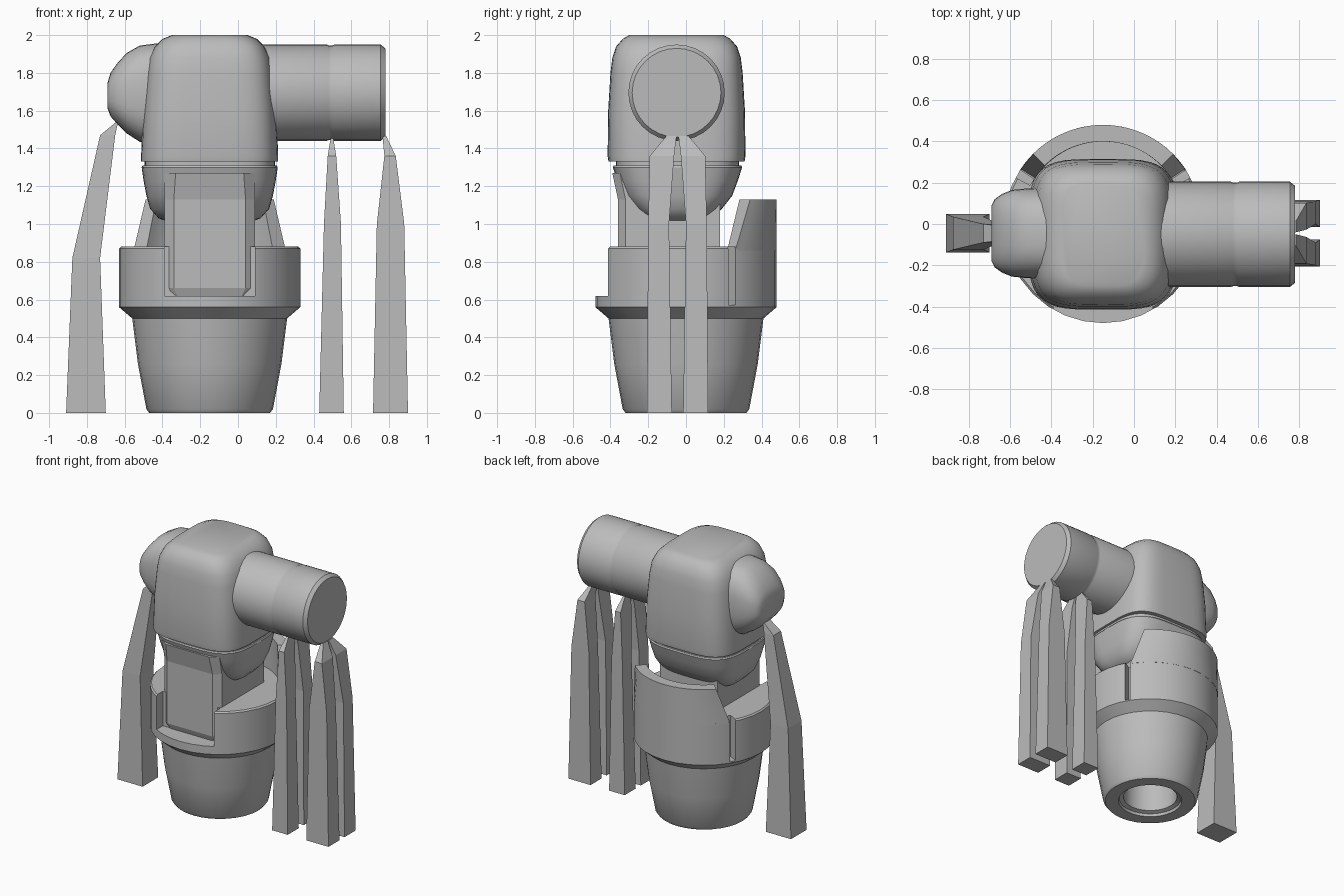
import bpy, bmesh, math
from mathutils import Vector

cube = bpy.data.objects.get("Cube")
if cube:
    bpy.data.objects.remove(cube, do_unlink=True)

CX, CY = -0.15, -0.045      # body axis and head/arm centre line

grey = bpy.data.materials.new("plain_grey")
grey.use_nodes = True
grey.diffuse_color = (0.5, 0.5, 0.5, 1)
grey.node_tree.nodes["Principled BSDF"].inputs["Base Color"].default_value = (0.5, 0.5, 0.5, 1)


def loft(name, rings, caps=True):
    """Skin a row of equal-length closed sections."""
    bm = bmesh.new()
    rows = [[bm.verts.new(p) for p in ring] for ring in rings]
    n = len(rows[0])
    for a, b in zip(rows, rows[1:]):
        for i in range(n):
            j = (i + 1) % n
            bm.faces.new((a[i], a[j], b[j], b[i]))
    if caps:
        bm.faces.new(rows[0])
        bm.faces.new(rows[-1])
    bmesh.ops.recalc_face_normals(bm, faces=bm.faces)
    mesh = bpy.data.meshes.new(name)
    bm.to_mesh(mesh)
    bm.free()
    mesh.materials.append(grey)
    ob = bpy.data.objects.new(name, mesh)
    bpy.context.collection.objects.link(ob)
    return ob


def smooth(ob, angle=32):
    bpy.ops.object.select_all(action='DESELECT')
    ob.select_set(True)
    bpy.context.view_layer.objects.active = ob
    bpy.ops.object.shade_smooth_by_angle(angle=math.radians(angle))


def oval(ru, rv, power=2, count=32):
    """Superellipse outline as (u, v) pairs."""
    pts = []
    for i in range(count):
        a = 2 * math.pi * i / count
        c, s = math.cos(a), math.sin(a)
        pts.append((ru * math.copysign(abs(c) ** (2 / power), c),
                    rv * math.copysign(abs(s) ** (2 / power), s)))
    return pts


def upright(sections, power, cy, count=32):
    return [[(CX + u, cy + v, z) for u, v in oval(ru, rv, power, count)]
            for z, ru, rv in sections]


def polar(r, deg, z):
    a = math.radians(deg)
    return (CX + r * math.cos(a), r * math.sin(a), z)


def sector(name, r0, r1, z0, z1, low, high, steps=20):
    """Ring segment whose ends may lean: low/high are (start, end) degrees."""
    rings = []
    for i in range(steps + 1):
        t = i / steps
        a = low[0] + (low[1] - low[0]) * t
        b = high[0] + (high[1] - high[0]) * t
        rings.append([polar(r0, a, z0), polar(r1, a, z0), polar(r1, b, z1), polar(r0, b, z1)])
    return loft(name, rings)


def carve(ob, cutters):
    for c in cutters:
        c.hide_render = True
        mod = ob.modifiers.new("cut", 'BOOLEAN')
        mod.operation, mod.object, mod.solver = 'DIFFERENCE', c, 'EXACT'
    deps = bpy.context.evaluated_depsgraph_get()
    mesh = bpy.data.meshes.new_from_object(ob.evaluated_get(deps))
    ob.modifiers.clear()
    ob.data = mesh
    for c in cutters:
        bpy.data.objects.remove(c, do_unlink=True)


def block(x0, x1, y0, y1, z0, z1):
    return [[(x0, y0, z), (x1, y0, z), (x1, y1, z), (x0, y1, z)] for z in (z0, z1)]


# Cup-shaped base with flared collar and a socket underneath
cup = [(0.19, 0.30), (0.19, 0.03), (0.22, 0.02), (0.225, 0), (0.32, 0), (0.335, 0.02),
       (0.38, 0.26), (0.41, 0.5), (0.48, 0.56), (0.48, 0.87), (0.47, 0.88)]
base = loft("base_cup", upright([(z, r, r) for r, z in cup], 2, 0))
carve(base, [
    loft("front_cutter", block(CX - 0.24, CX + 0.24, -0.7, -0.34, 0.62, 1.0)),
    sector("left_slot_cutter", 0.40, 0.6, 0.57, 1.0, (28, 33), (28, 33), 1),
    sector("right_slot_cutter", 0.40, 0.6, 0.57, 1.0, (147, 152), (147, 152), 1)])
smooth(base)

# Tall curved guard at the back of the collar
smooth(sector("back_guard", 0.40, 0.48, 0.86, 1.13, (33, 147), (45, 135)))

# Boxy neck with chamfered front corners and a tilted top panel
neck = []
for z, front, inset in ((0.62, -0.345, 0.07), (0.66, -0.36, 0.05),
                        (1.13, -0.36, 0.05), (1.27, -0.39, 0.06)):
    back = 0.18 if z < 1.2 else 0.10
    neck.append([(CX + x, y, z) for x, y in (
        (-0.24, back), (-0.24, front + 0.04), (inset - 0.24, front),
        (0.24 - inset, front), (0.24, front + 0.04), (0.24, back))])
loft("neck_box", neck)

# Bowl under the head, seam and rounded-square head
smooth(loft("head_bowl", upright([
    (1.015, 0.23, 0.15), (1.03, 0.27, 0.18), (1.08, 0.315, 0.235), (1.15, 0.335, 0.29),
    (1.23, 0.35, 0.32), (1.30, 0.36, 0.342), (1.31, 0.355, 0.337)], 3.4, CY, 48)))
smooth(loft("head_seam", upright([(1.30, 0.345, 0.325), (1.34, 0.345, 0.325)], 3.6, CY, 48)))
smooth(loft("head_shell", upright([
    (1.33, 0.363, 0.36), (1.36, 0.363, 0.365), (1.6, 0.353, 0.362), (1.8, 0.335, 0.35),
    (1.88, 0.32, 0.34), (1.94, 0.29, 0.32), (1.98, 0.25, 0.285), (2.0, 0.2, 0.25)],
    4, CY - 0.005, 48)), 40)

# Barrel arm with a shallow seam, along +x
barrel = [(0.0, 0.255), (0.47, 0.255), (0.48, 0.251), (0.50, 0.251), (0.51, 0.255),
          (0.755, 0.255), (0.78, 0.235)]
smooth(loft("barrel_arm", [[(x, CY - 0.005 + u, 1.695 + v) for u, v in oval(r, r)]
                           for x, r in barrel]))

# Blunt rounded shoulder on the other side
shoulder = [(-0.40, 0.222, 1.42, 1.96), (-0.52, 0.217, 1.435, 1.945), (-0.59, 0.21, 1.48, 1.905),
            (-0.64, 0.19, 1.53, 1.85), (-0.675, 0.165, 1.57, 1.80), (-0.69, 0.135, 1.61, 1.75)]
smooth(loft("round_shoulder", [[(x, CY + u, (lo + hi) / 2 + v)
                                for u, v in oval(ry, (hi - lo) / 2, 2.7)]
                               for x, ry, lo, hi in shoulder]), 40)


# Long tapered prongs hanging from the arms
def prong(name, sections):
    rings = []
    for z, x0, x1, y0, y1 in sections:
        rings.append([(x0, y0, z), (x1, y0, z), (x1, y1, z), (x0, y1, z)])
    loft(name, rings)


levels = (0, 1.0, 1.36, 1.465)
inner_y = (0.03, 0.045, 0.018, 0.005)
outer_y = (0.162, 0.155, 0.147, 0.06)
outlines = {"outer": ((0.715, 0.90), (0.735, 0.88), (0.775, 0.835), (0.765, 0.785)),
            "inner": ((0.43, 0.56), (0.455, 0.545), (0.475, 0.52), (0.492, 0.503))}
for label, xs in outlines.items():
    for side, word in ((-1, "front"), (1, "back")):
        prong(f"{label}_{word}_prong",
              [(z, x[0], x[1], CY + side * a, CY + side * b)
               for z, x, a, b in zip(levels, xs, inner_y, outer_y)])

prong("shoulder_prong", [(z, x0, x1, CY - w, CY + w) for z, x0, x1, w in (
    (0, -0.91, -0.70, 0.093), (0.82, -0.877, -0.73, 0.08),
    (1.47, -0.73, -0.65, 0.045), (1.54, -0.645, -0.635, 0.035))])
